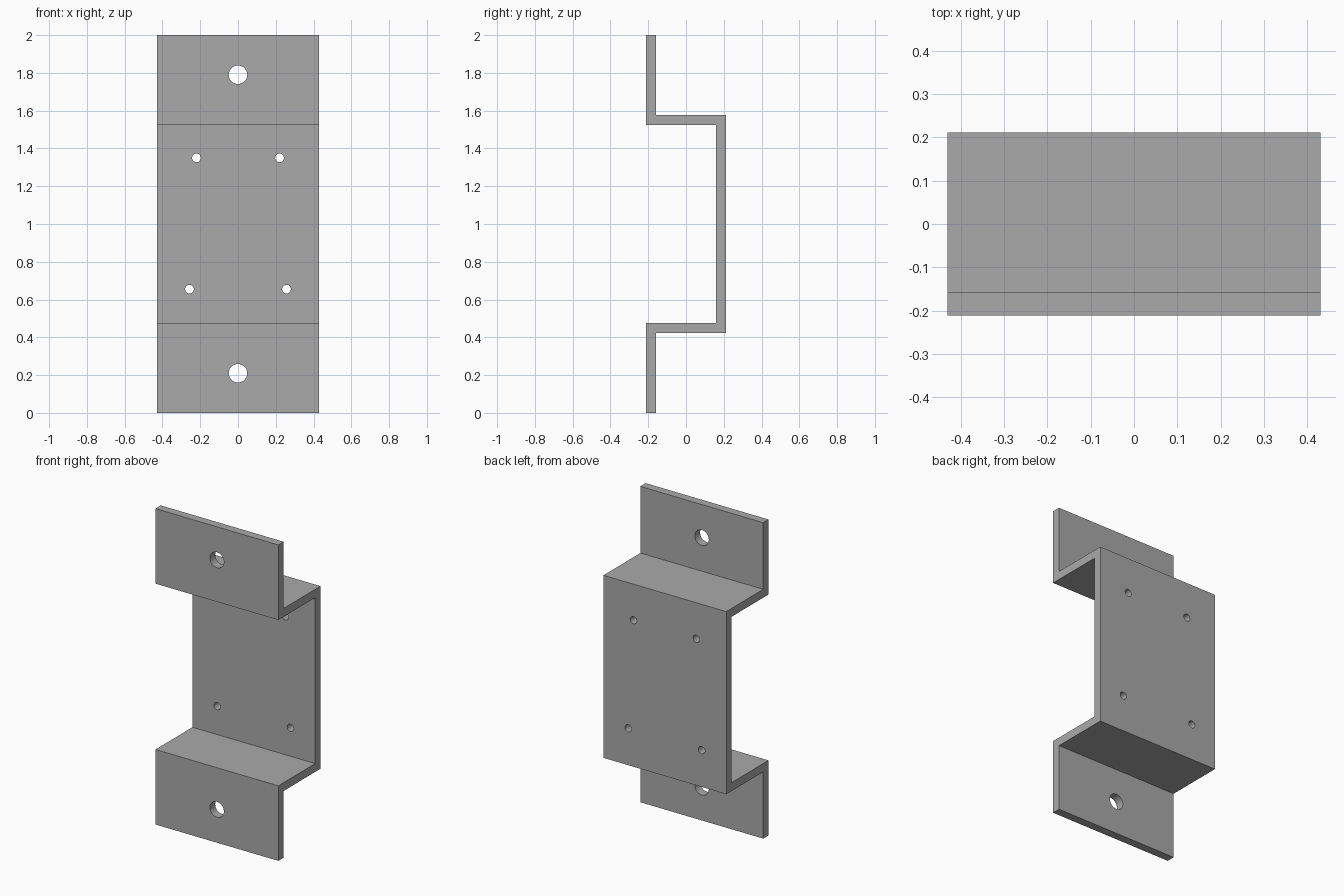
import bpy
import bmesh
from math import pi

cube = bpy.data.objects.get("Cube")
if cube:
    bpy.data.objects.remove(cube, do_unlink=True)

HALF_W, HALF_D, HEIGHT, T = 0.43, 0.211, 2.0, 0.053
LOW, HIGH = 0.422, 1.578   # outer faces of the two shelves

# Plain grey metal
metal = bpy.data.materials.new("grey metal")
metal.use_nodes = True
grey = (0.4, 0.4, 0.4, 1)
metal.diffuse_color = grey
metal.node_tree.nodes["Principled BSDF"].inputs["Base Color"].default_value = grey

# Bent strip: half of the side profile (y, z), mirrored about mid height
front, back = -HALF_D, HALF_D
lower = [(back, LOW), (front + T, LOW), (front + T, 0),
         (front, 0), (front, LOW + T), (back - T, LOW + T)]
upper = [(y, HEIGHT - z) for y, z in reversed(lower)]
bm = bmesh.new()
profile = bm.faces.new([bm.verts.new((-HALF_W, y, z)) for y, z in lower + upper])
sweep = bmesh.ops.extrude_face_region(bm, geom=[profile])
bmesh.ops.translate(bm, vec=(2 * HALF_W, 0, 0),
                    verts=[v for v in sweep["geom"] if isinstance(v, bmesh.types.BMVert)])
bmesh.ops.recalc_face_normals(bm, faces=bm.faces)
mesh = bpy.data.meshes.new("mounting_bracket")
bm.to_mesh(mesh)
bm.free()
mesh.materials.append(metal)
bracket = bpy.data.objects.new("mounting_bracket", mesh)
bpy.context.collection.objects.link(bracket)
bpy.context.view_layer.objects.active = bracket


def drill(x, y, z, radius):
    """Cut a round hole through the sheet along y."""
    bpy.ops.mesh.primitive_cylinder_add(vertices=48, radius=radius, depth=0.15,
                                        location=(x, y, z), rotation=(pi / 2, 0, 0))
    cutter = bpy.context.object
    cutter.name = "hole_cutter"
    cutter.hide_render = True
    cutter.data.materials.append(metal)
    bpy.context.view_layer.objects.active = bracket
    cut = bracket.modifiers.new("hole", 'BOOLEAN')
    cut.operation, cut.solver, cut.object = 'DIFFERENCE', 'EXACT', cutter
    bpy.ops.object.modifier_apply(modifier=cut.name)
    bpy.data.objects.remove(cutter, do_unlink=True)


# Large fixing holes in the flanges
for z in (0.21, 1.79):
    drill(0, front + T / 2, z, 0.049)

# Small holes in the centre plate, wider apart at the bottom
for side in (-1, 1):
    drill(side * 0.22, back - T / 2, 1.35, 0.023)
    drill(side * 0.257, back - T / 2, 0.655, 0.023)

# Smooth hole walls, crisp bends
bpy.ops.object.select_all(action='DESELECT')
bracket.select_set(True)
bpy.context.view_layer.objects.active = bracket
bpy.ops.object.shade_smooth_by_angle(angle=pi / 6)
